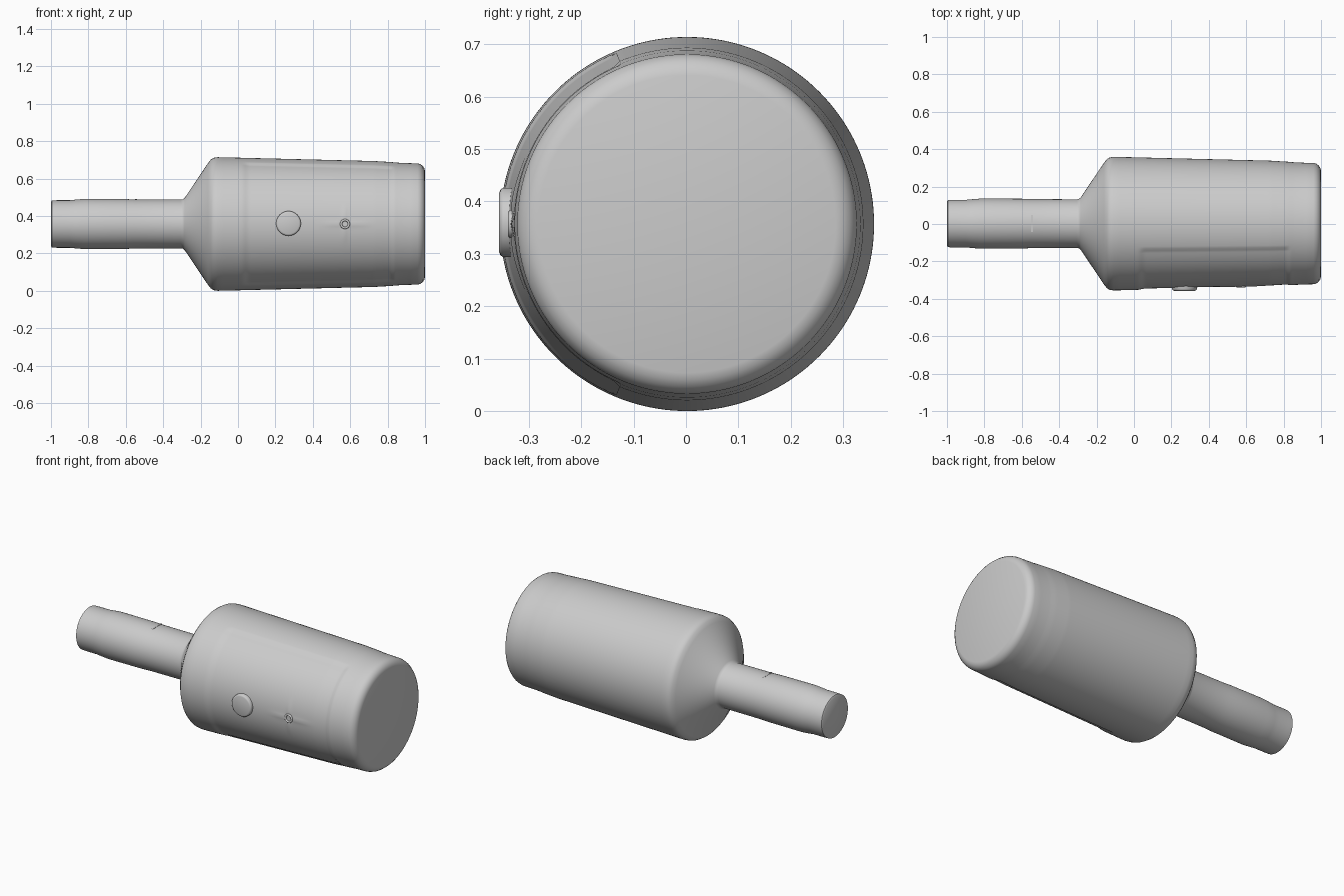
import bpy, bmesh
from math import sin, cos, pi, exp, hypot, radians

if "Cube" in bpy.data.objects:
    bpy.data.objects.remove(bpy.data.objects["Cube"])

CY, CZ = 0.002, 0.357          # bottle axis, running along x
SEG = 160

# Outline of the bottle: (x, radius)
PROFILE = [(-1.0, 0.118), (-0.995, 0.126), (-0.97, 0.127), (-0.9, 0.127), (-0.87, 0.130),
           (-0.82, 0.134), (-0.6, 0.133), (-0.55, 0.131), (-0.305, 0.130), (-0.295, 0.132),
           (-0.285, 0.140), (-0.16, 0.326), (-0.145, 0.345), (-0.13, 0.354), (-0.11, 0.357),
           (-0.08, 0.3565), (0.73, 0.3365), (0.82, 0.331), (0.86, 0.3275), (0.92, 0.325),
           (0.96, 0.324), (0.975, 0.320), (0.988, 0.310), (0.996, 0.298), (1.0, 0.284)]


def ramp(v, a, b):
    t = max(0.0, min(1.0, (v - a) / (b - a)))
    return t * t * (3 - 2 * t)


def outline(x):
    for (x0, r0), (x1, r1) in zip(PROFILE, PROFILE[1:]):
        if x <= x1:
            return r0 + (r1 - r0) * (x - x0) / (x1 - x0)
    return PROFILE[-1][1]


def relief(x, a):
    # Shallow recessed label panel on the front, with a faint embossed cross
    d = abs(a)
    panel = ramp(x, 0.02, 0.06) * (1 - ramp(x, 0.815, 0.835)) * (1 - ramp(d, 1.13, 1.18))
    h = -0.006 * panel
    z = a * 0.34
    cross = exp(-(z / 0.012) ** 2) * exp(-((x - 0.58) / 0.12) ** 4)
    cross += exp(-((x - 0.57) / 0.012) ** 2) * exp(-(z / 0.09) ** 4)
    return h + 0.003 * cross * ramp(hypot(x - 0.57, z), 0.015, 0.03)


def make_object(name, bm):
    bmesh.ops.recalc_face_normals(bm, faces=bm.faces[:])
    me = bpy.data.meshes.new(name)
    bm.to_mesh(me)
    bm.free()
    ob = bpy.data.objects.new(name, me)
    bpy.context.collection.objects.link(ob)
    bpy.ops.object.select_all(action='DESELECT')
    ob.select_set(True)
    bpy.context.view_layer.objects.active = ob
    bpy.ops.object.shade_smooth_by_angle(angle=radians(40))
    return ob


def loft(name, stations, angles, point):
    # Skin closed rings of points and cap both ends
    bm = bmesh.new()
    rings = [[bm.verts.new(point(s, a)) for a in angles] for s in stations]
    n = len(angles)
    for r0, r1 in zip(rings, rings[1:]):
        for i in range(n):
            bm.faces.new((r0[i], r0[(i + 1) % n], r1[(i + 1) % n], r1[i]))
    bm.faces.new(rings[0])
    bm.faces.new(rings[-1])
    return make_object(name, bm)


# Bottle body: angle 0 faces the front (-y)
def body_point(x, a):
    r = outline(x) + (relief(x, a) if 0 < x < 0.85 else 0)
    return (x, CY - r * cos(a), CZ + r * sin(a))


xs = sorted({x for x, r in PROFILE} | {round(0.01 * i, 3) for i in range(0, 86)})
angles = [-pi + 2 * pi * i / SEG for i in range(SEG)]
loft("bottle_body", xs, angles, body_point)

# Round raised seal on the front
SEAL = [(-0.32, 0.066), (-0.349, 0.066), (-0.354, 0.063), (-0.357, 0.056)]
turn = [2 * pi * i / 48 for i in range(48)]
loft("front_seal", SEAL, turn,
     lambda s, a: (0.27 + s[1] * cos(a), s[0], CZ + 0.003 + s[1] * sin(a)))

# Small ring at the centre of the cross
bpy.ops.mesh.primitive_torus_add(major_radius=0.021, minor_radius=0.006, major_segments=32,
                                 minor_segments=10, location=(0.572, -0.334, CZ),
                                 rotation=(pi / 2, 0, 0))
ring = bpy.context.object
ring.name = "emblem_ring"
bpy.ops.object.shade_smooth_by_angle(angle=radians(40))

# Short mould seam on top of the neck
loft("neck_seam", [(-0.55, 0.003), (-0.54, 0.003)], [0.0, 0.5 * pi, pi, 1.5 * pi],
     lambda s, a: (s[0], CY + 0.045 * cos(a), CZ + 0.1295 + s[1] * sin(a)))
